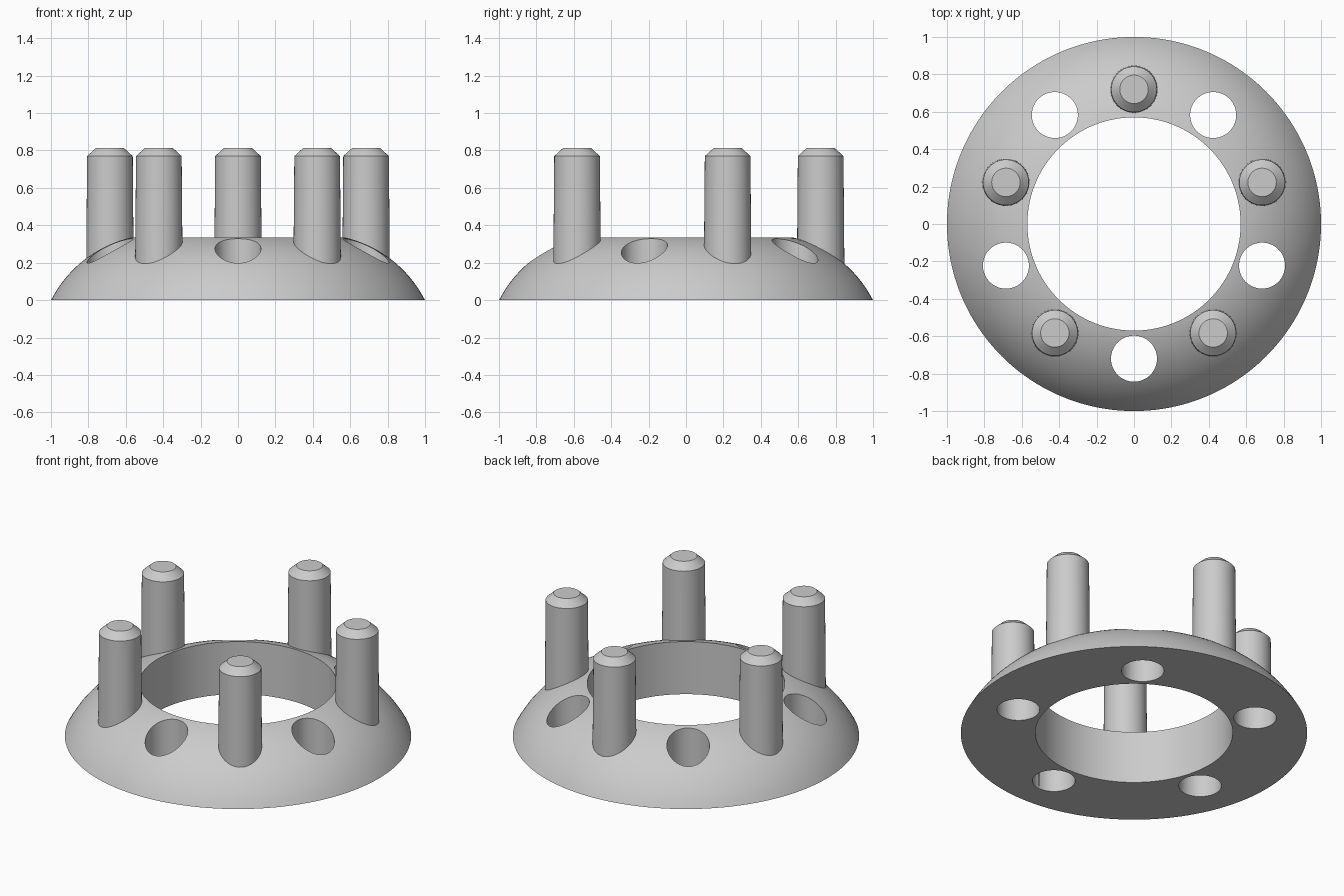
import bpy
import bmesh
import math

cube = bpy.data.objects.get("Cube")
if cube:
    bpy.data.objects.remove(cube, do_unlink=True)

grey = bpy.data.materials.new("plain grey")
grey.use_nodes = True
colour = (0.6, 0.6, 0.6, 1)
grey.diffuse_color = colour
grey.node_tree.nodes["Principled BSDF"].inputs["Base Color"].default_value = colour

PITCH_RADIUS = 0.72
COUNT = 5


def lathe(name, profile, segments, location=(0, 0, 0), closed=False):
    """Spin a radius/height profile round the z axis."""
    bm = bmesh.new()
    verts = [bm.verts.new((r, 0, z)) for r, z in profile]
    edges = [bm.edges.new(pair) for pair in zip(verts, verts[1:])]
    if closed:
        edges.append(bm.edges.new((verts[-1], verts[0])))
    bmesh.ops.spin(bm, geom=verts + edges, axis=(0, 0, 1), cent=(0, 0, 0),
                   angle=math.tau, steps=segments, use_merge=True)
    bmesh.ops.remove_doubles(bm, verts=bm.verts, dist=1e-5)
    bmesh.ops.recalc_face_normals(bm, faces=bm.faces)
    mesh = bpy.data.meshes.new(name)
    bm.to_mesh(mesh)
    bm.free()
    obj = bpy.data.objects.new(name, mesh)
    obj.location = location
    obj.data.materials.append(grey)
    bpy.context.collection.objects.link(obj)
    return obj


def activate(obj):
    bpy.ops.object.select_all(action="DESELECT")
    obj.select_set(True)
    bpy.context.view_layer.objects.active = obj


def smooth(obj):
    activate(obj)
    bpy.ops.object.shade_smooth_by_angle(angle=math.radians(25))


def on_pitch_circle(start_degrees):
    for i in range(COUNT):
        a = math.radians(start_degrees) + math.tau * i / COUNT
        yield i + 1, (PITCH_RADIUS * math.cos(a), PITCH_RADIUS * math.sin(a), 0)


# Domed ring: flat underside, straight bore, circular-arc outer face
arc_radius, arc_r, arc_z = 0.645, 0.425, -0.293
start, end = math.radians(27), math.radians(77)
steps = 20
dome = []
for i in range(1, steps):
    a = start + (end - start) * i / steps
    dome.append((arc_r + arc_radius * math.cos(a), arc_z + arc_radius * math.sin(a)))
ring = lathe("domed_ring", [(0.57, 0), (1, 0)] + dome + [(0.57, 0.335)], 160, closed=True)

# Round holes drilled through the ring between the pegs
for i, place in on_pitch_circle(-90):
    cutter = lathe("hole_cutter_%d" % i,
                   [(0, -0.2), (0.123, -0.2), (0.123, 0.6), (0, 0.6)], 64, place)
    cutter.hide_render = True
    cut = ring.modifiers.new("hole", "BOOLEAN")
    cut.operation = "DIFFERENCE"
    cut.solver = "EXACT"
    cut.object = cutter
    activate(ring)
    bpy.ops.object.modifier_apply(modifier=cut.name)
    bpy.data.objects.remove(cutter, do_unlink=True)
smooth(ring)

# Slightly tapered pegs with chamfered tips
peg_profile = [(0, 0.05), (0.128, 0.05), (0.122, 0.77), (0.076, 0.812), (0, 0.812)]
for i, place in on_pitch_circle(90):
    smooth(lathe("peg_%d" % i, peg_profile, 64, place))
